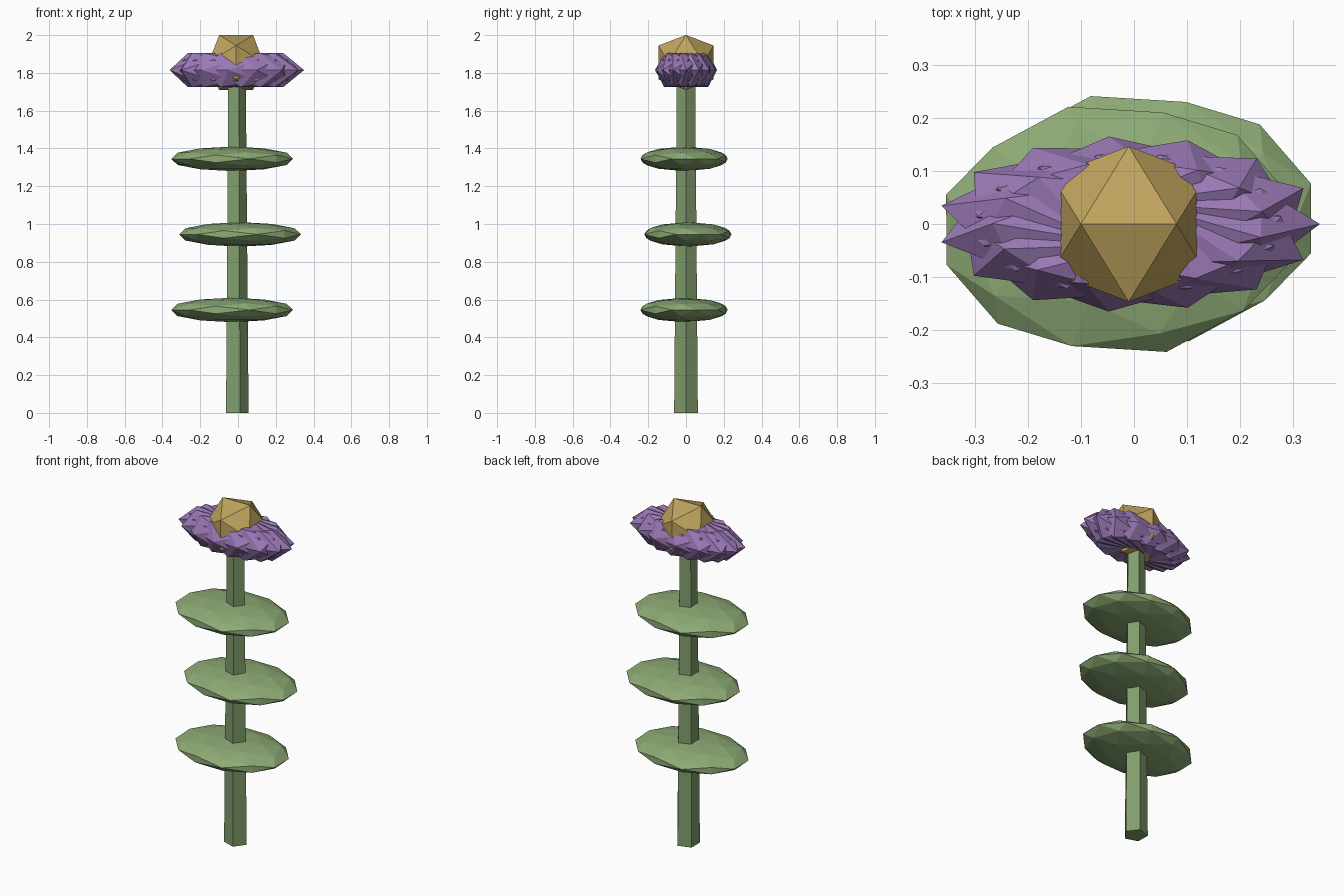
import bpy, bmesh, math
from itertools import combinations
from mathutils import Matrix, Vector

if "Cube" in bpy.data.objects:
    bpy.data.objects.remove(bpy.data.objects["Cube"])

CX = -0.01  # stem axis


def material(name, rgb):
    m = bpy.data.materials.new(name)
    m.diffuse_color = (*rgb, 1)
    m.use_nodes = True
    m.node_tree.nodes["Principled BSDF"].inputs["Base Color"].default_value = m.diffuse_color
    return m


LEAF = material("leaf_green", (0.27, 0.41, 0.18))
STEM = material("stem_green", (0.22, 0.34, 0.15))
PURPLE = material("petal_purple", (0.32, 0.19, 0.46))
GOLD = material("centre_gold", (0.52, 0.37, 0.11))


def ico_points(detail=0):
    """Unit icosahedron with a horizontal edge on top, optionally split once."""
    phi = (1 + math.sqrt(5)) / 2
    pts = []
    for a in (-1, 1):
        for b in (-phi, phi):
            pts += [Vector((a, 0, b)), Vector((b, a, 0)), Vector((0, b, a))]
    pts = [p.normalized() for p in pts]
    if detail:
        pts += [(p + q).normalized() for p, q in combinations(pts, 2)
                if (p - q).length < 1.1]
    return pts


def finish(name, bm, mat):
    bmesh.ops.recalc_face_normals(bm, faces=bm.faces)
    mesh = bpy.data.meshes.new(name)
    bm.to_mesh(mesh)
    bm.free()
    mesh.materials.append(mat)
    obj = bpy.data.objects.new(name, mesh)
    bpy.context.collection.objects.link(obj)
    return obj


def faceted_ball(name, mat, matrix, detail=0):
    bm = bmesh.new()
    for p in ico_points(detail):
        bm.verts.new(p)
    bmesh.ops.convex_hull(bm, input=bm.verts)
    bm.transform(matrix)
    return finish(name, bm, mat)


def scaling(x, y, z):
    return Matrix.Diagonal((x, y, z, 1))


# Five-sided tapering stem
bm = bmesh.new()
bmesh.ops.create_cone(bm, cap_ends=True, segments=5, radius1=0.066,
                      radius2=0.051, depth=1.8)
far = max(bm.verts, key=lambda v: v.co.xy.length)
turn = -math.atan2(far.co.y, far.co.x)
bm.transform(Matrix.Translation((CX, 0, 0.9)) @ Matrix.Rotation(turn, 4, 'Z'))
finish("stem", bm, STEM)

# Three flat leaves, alternately offset to either side
for i, z in enumerate((0.545, 0.945, 1.345)):
    side = -1 if i % 2 == 0 else 1
    faceted_ball(f"leaf_{i + 1}", LEAF,
                 Matrix.Translation((CX + side * 0.021, side * 0.01, z))
                 @ scaling(0.335, 0.24, 0.065)
                 @ Matrix.Rotation(math.radians(16), 4, 'Z'), detail=1)

# Ring of pointed petals, squashed into a flat oval
PETALS, RING, SIZE = 15, 0.16, 0.2
tip_turn = Matrix.Rotation(-math.atan2(1, (1 + math.sqrt(5)) / 2), 4, 'Z')
for i in range(PETALS):
    faceted_ball(f"petal_{i + 1}", PURPLE,
                 Matrix.Translation((CX, 0, 1.815))
                 @ scaling(1, 0.46, 0.53)
                 @ Matrix.Rotation(math.tau * i / PETALS, 4, 'Z')
                 @ Matrix.Translation((RING, 0, 0))
                 @ scaling(SIZE, SIZE, SIZE) @ tip_turn)

# Flower centre
faceted_ball("flower_centre", GOLD,
             Matrix.Translation((CX, 0, 1.855)) @ scaling(0.171, 0.172, 0.171))
